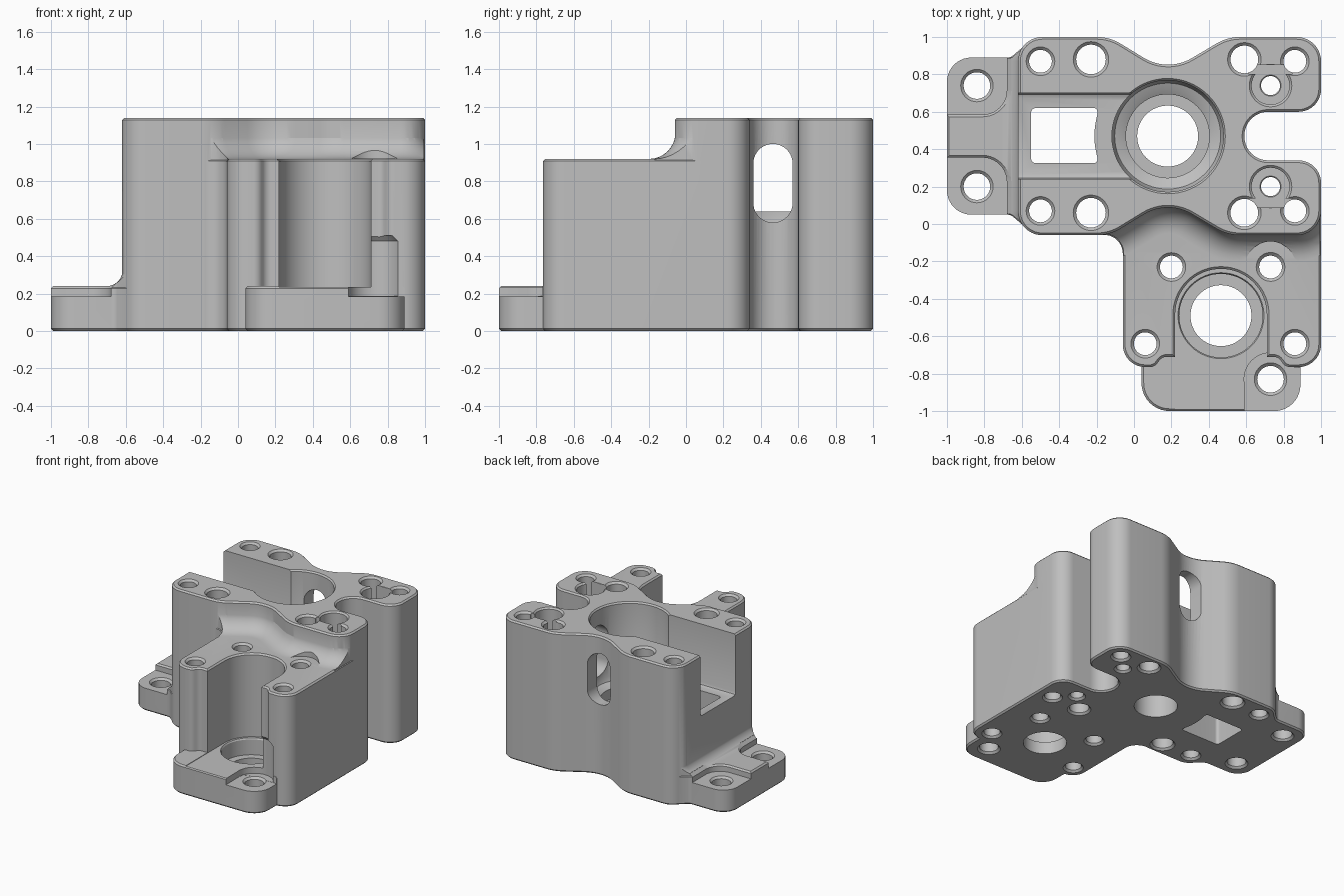
import bpy, bmesh, math
from mathutils import Vector, Matrix

cube = bpy.data.objects.get("Cube")
if cube:
    bpy.data.objects.remove(cube)

metal = bpy.data.materials.new("machined_grey")
metal.use_nodes = True
grey = (0.52, 0.52, 0.52, 1)
metal.diffuse_color = grey
metal.node_tree.nodes["Principled BSDF"].inputs["Base Color"].default_value = grey

BEVEL = 0.012


def rounded(points, steps=10):
    """Outline with each corner (x, y, radius) replaced by an arc."""
    out = []
    for i, point in enumerate(points):
        p = Vector(point[:2])
        r = point[2] if len(point) > 2 else 0
        if not r:
            out.append(p)
            continue
        a = (Vector(points[i - 1][:2]) - p).normalized()
        b = (Vector(points[(i + 1) % len(points)][:2]) - p).normalized()
        half = a.angle(b) / 2
        centre = p + (a + b).normalized() * (r / math.sin(half))
        t = r / math.tan(half)
        start, sweep = p + a * t - centre, (p + b * t - centre)
        total = start.angle_signed(sweep)
        for k in range(steps + 1):
            out.append(centre + Matrix.Rotation(-total * k / steps, 2) @ start)
    return out


def offset(outline, d):
    """Counter-clockwise outline moved outwards by d."""
    res = []
    for i, p in enumerate(outline):
        e = (p - outline[i - 1]).normalized()
        f = (outline[(i + 1) % len(outline)] - p).normalized()
        n, m = Vector((e.y, -e.x)), Vector((f.y, -f.x))
        res.append(p + (n + m) * (d / (1 + n.dot(m))))
    return res


def loft(name, outline, levels):
    """Closed solid through copies of the outline at (offset, height)."""
    bm = bmesh.new()
    rings = [[bm.verts.new((p.x, p.y, z)) for p in offset(outline, d)] for d, z in levels]
    n = len(outline)
    for low, high in zip(rings, rings[1:]):
        for i in range(n):
            j = (i + 1) % n
            bm.faces.new((low[i], low[j], high[j], high[i]))
    bm.faces.new(rings[0][::-1])
    bm.faces.new(rings[-1])
    mesh = bpy.data.meshes.new(name)
    bm.to_mesh(mesh)
    bm.free()
    mesh.materials.append(metal)
    ob = bpy.data.objects.new(name, mesh)
    bpy.context.collection.objects.link(ob)
    return ob


def block(name, points, z0, z1, c=BEVEL):
    return loft(name, rounded(points), [(-c, z0), (0, z0 + c), (0, z1 - c), (-c, z1)])


def plain(name, points, z0, z1, inset=0):
    return loft(name, rounded(points), [(-inset, z0), (-inset, z1)])


def turned(x, y, profile, n=48):
    circle = [Vector((x + math.cos(math.tau * k / n), y + math.sin(math.tau * k / n))) for k in range(n)]
    s = 1 / math.cos(math.pi / n)
    return loft("bore_cutter", circle, [((r - 1) * s, z) for r, z in profile])


def combine(target, tool, op):
    mod = target.modifiers.new(op, 'BOOLEAN')
    mod.operation, mod.solver, mod.object = op, 'EXACT', tool
    with bpy.context.temp_override(object=target, active_object=target):
        bpy.ops.object.modifier_apply(modifier=mod.name)
    bpy.data.objects.remove(tool)


def skirt(name, points, z, r, region):
    """Concave fillet running around an outline, trimmed to a region."""
    levels = [(r, z - 0.04)]
    for k in range(9):
        a = math.pi / 2 * k / 8
        levels.append((r * (1 - math.sin(a)) - 0.003, z + r * (1 - math.cos(a))))
    ob = loft(name, rounded(points), levels)
    combine(ob, region, 'INTERSECT')
    return ob


def mirrored(points):
    return [(p[0], 0.94 - p[1], *p[2:]) for p in reversed(points)]


# Rear tower with waisted sides and a slot in its right side
H, DECK, FOOT, PAD = 1.14, 0.92, 0.24, 0.185
waist = [(-0.62, -0.06, 0.13), (-0.13, -0.06, 0.25), (0.18, 0.13, 0.25),
         (0.5, -0.06, 0.25), (1, -0.06, 0.13)]
half = waist + [(1, 0.34, 0.12), (0.59, 0.34, 0.128)]
body = block("housing", half + mirrored(half), 0, H)

# Front block, its foot and the side flange
front = [(-0.06, -0.765, 0.12), (0.11, -0.765, 0.05), (0.15, -0.71, 0.05), (0.77, -0.71, 0.05),
         (0.81, -0.765, 0.05), (1, -0.765, 0.12), (1, 0.15), (-0.2, 0.15), (-0.2, -0.058),
         (-0.06, -0.058, 0.1)]
foot = [(0.04, -1, 0.15), (0.89, -1, 0.14), (0.89, -0.6), (0.04, -0.6)]
flange_half = [(-1, 0.05, 0.13), (-0.66, 0.05, 0.05), (-0.59, -0.01), (-0.4, -0.01)]
flange = flange_half + mirrored(flange_half)
combine(body, block("front_block", front, 0, DECK), 'UNION')
combine(body, block("foot", foot, 0, FOOT), 'UNION')
combine(body, block("flange", flange, 0, FOOT), 'UNION')

# Concave fillets where the tower rises from the deck and from the flange
deck_area = plain("deck_area", front, 0.89, 1.1, 0.005)
deck_fillet = skirt("deck_fillet", waist + [(1, 0.3), (-0.62, 0.3)], DECK, 0.14, deck_area)
combine(deck_fillet, turned(0.73, -0.23, [(0.14, DECK + 0.001), (0.14, 1.2)]), 'DIFFERENCE')
combine(body, deck_fillet, 'UNION')
side = [(-0.62, -0.06, 0.13), (-0.3, -0.06), (-0.3, 1), (-0.62, 1, 0.13)]
flange_area = plain("flange_area", flange, 0.21, 0.5, 0.005)
combine(body, skirt("flange_fillet", side, FOOT, 0.085, flange_area), 'UNION')

cuts = []
# Tower pocket, square opening and stepped bore
cuts.append(loft("pocket", rounded([(-0.8, 0.24), (0.1, 0.24), (0.1, 0.7), (-0.8, 0.7)]),
                 [(-0.025, 0.64), (-0.007, 0.647), (0, 0.665), (0, 1.3)]))
opening = plain("opening", [(-0.55, 0.325, 0.025), (-0.195, 0.325, 0.02), (-0.195, 0.62, 0.02),
                            (-0.55, 0.62, 0.025)], -0.1, 0.7)
combine(opening, turned(0.18, 0.47, [(0.395, -0.2), (0.395, 0.8)]), 'DIFFERENCE')
cuts.append(opening)
cuts.append(turned(0.18, 0.47, [(0.165, -0.1), (0.165, 0.4), (0.225, 0.4), (0.225, 0.485), (0.25, 0.5),
                                (0.285, 0.515), (0.3, 0.55), (0.3, H - BEVEL), (0.32, H + BEVEL)], 64))

# Front channel with its bearing seat
channel = [(0.22, -1.2), (0.71, -1.2), (0.71, -0.24, 0.244), (0.22, -0.24, 0.244)]
cuts.append(loft("channel", rounded(channel, 16),
                 [(0, FOOT - 0.004), (0, DECK - BEVEL), (BEVEL * 2, DECK + BEVEL), (BEVEL * 2, 0.95)]))
cuts.append(turned(0.465, -0.49, [(0.165, -0.1), (0.165, 0.1), (0.225, 0.1), (0.225, FOOT - 0.015),
                                  (0.24, FOOT + 0.01)], 64))

# Lowered pads around the flange and foot bolts
pad = [(-1.1, -0.2), (-0.68, -0.2), (-0.68, 0.355, 0.13), (-1.1, 0.355)]
for shape in (pad, mirrored(pad)):
    cuts.append(loft("pad", rounded(shape), [(0, PAD), (0, FOOT - BEVEL), (BEVEL * 2, FOOT + BEVEL),
                                             (BEVEL * 2, 0.6)]))
foot_pad = [(0.59, -1.1), (1.1, -1.1), (1.1, -0.768), (0.59, -0.768, 0.06)]
cuts.append(plain("foot_pad", foot_pad, PAD, 0.5))
cuts.append(turned(0.73, -0.83, [(0.145, PAD + 0.001), (0.145, 0.48), (0.12, 0.51)]))

# Oval windows through the back and right walls
oval = [(-0.105, 0.58, 0.1045), (0.105, 0.58, 0.1045), (0.105, 1, 0.1045), (-0.105, 1, 0.1045)]
upright = Matrix.Rotation(math.pi / 2, 4, 'X')
for turn, spot in ((math.pi, (0.18, 0.47, 0)), (math.pi / 2, (0.18, 0.465, 0))):
    window = plain("window", oval, 0.2, 0.8)
    window.data.transform(Matrix.Translation(spot) @ Matrix.Rotation(turn, 4, 'Z') @ upright)
    cuts.append(window)


# Bolt holes, chamfered at both ends
def bolt(x, y, r, top):
    e = BEVEL * 1.3
    cuts.append(turned(x, y, [(r + 2 * e, -e), (r, e), (r, top - e), (r + 2 * e, top + e)], 32))


for x, y, r in ((-0.5, 0.07, 0.07), (-0.23, 0.06, 0.088), (0.59, 0.06, 0.083), (0.86, 0.07, 0.07)):
    bolt(x, y, r, H)
    bolt(x, 0.94 - y, r, H)

for y, up in ((0.2, -1), (0.74, 1)):
    bolt(0.73, y, 0.06, 0.61)
    bolt(-0.84, y, 0.08, PAD)
    # Head recess joined to the neighbouring bolt holes
    recess = turned(0.73, y, [(0.105, 0.6), (0.105, H - BEVEL), (0.13, H + BEVEL)])
    mid = y + 0.087 * up
    link = [(0.613, mid - 0.024), (0.847, mid - 0.024), (0.847, mid + 0.024), (0.613, mid + 0.024)]
    combine(recess, plain("link", link, 0.607, H + 0.007), 'UNION')
    cuts.append(recess)
for x, y in ((0.2, -0.23), (0.73, -0.23), (0.06, -0.64), (0.86, -0.64)):
    bolt(x, y, 0.07, DECK)
bolt(0.73, -0.83, 0.08, PAD)

for cutter in cuts:
    combine(body, cutter, 'DIFFERENCE')

bpy.context.view_layer.objects.active = body
body.select_set(True)
bpy.ops.object.shade_smooth_by_angle(angle=math.radians(28))
